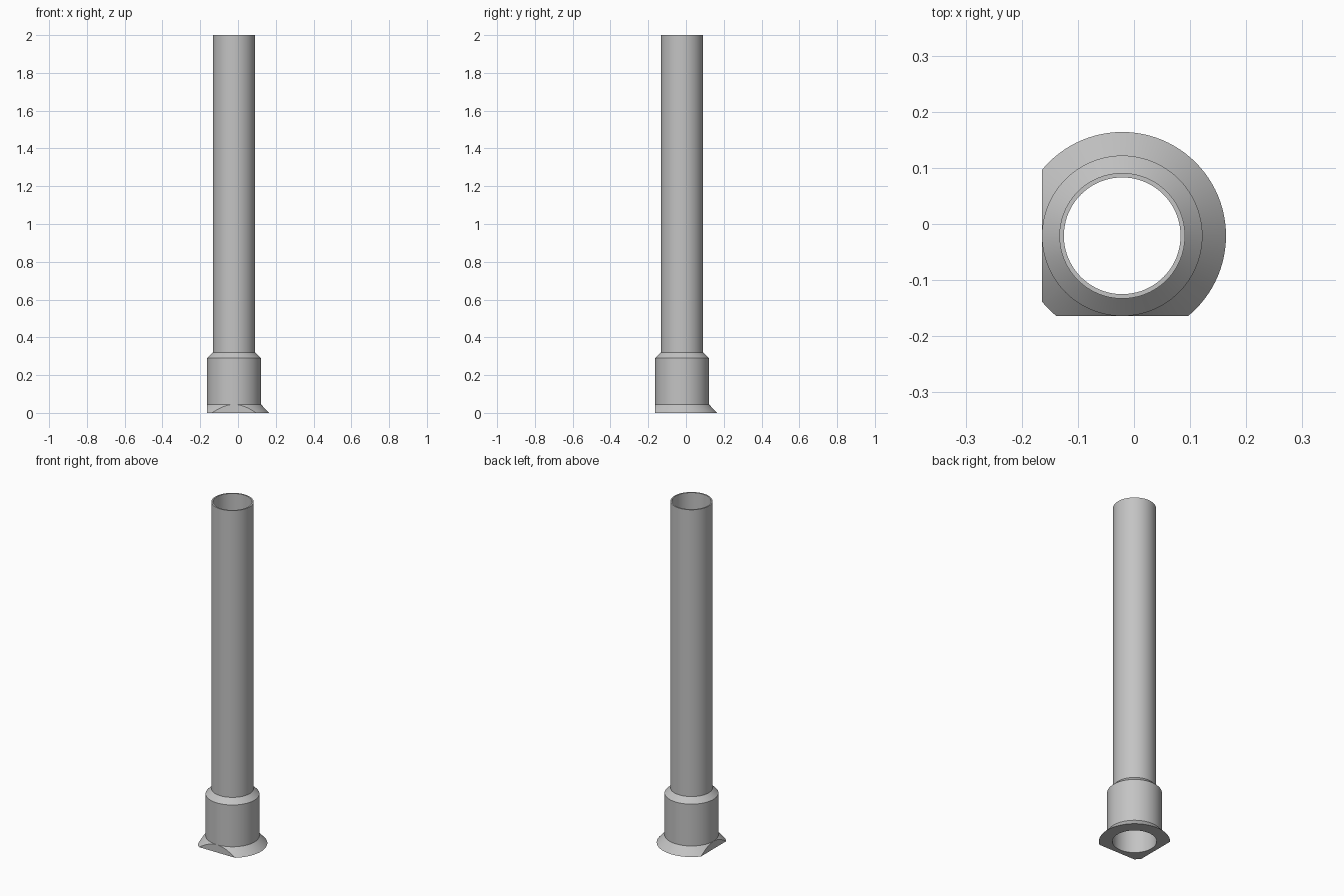
import bpy, bmesh, math
from mathutils import Vector

default_cube = bpy.data.objects.get("Cube")
if default_cube:
    bpy.data.objects.remove(default_cube, do_unlink=True)

SEGMENTS = 96
AXIS = Vector((-0.021, -0.021, 0))   # pipe axis, offset by the one-sided flange
COLLAR_R, FLANGE_R = 0.143, 0.185

grey = bpy.data.materials.new("plain_grey")
grey.use_nodes = True
grey.diffuse_color = (0.55, 0.55, 0.55, 1)
grey.node_tree.nodes["Principled BSDF"].inputs["Base Color"].default_value = (0.55, 0.55, 0.55, 1)


def lathe(name, profile, cuts=()):
    """Revolve a closed (radius, height) profile, then trim it with vertical planes."""
    bm = bmesh.new()
    rings = []
    for i in range(SEGMENTS):
        a = 2 * math.pi * i / SEGMENTS
        rings.append([bm.verts.new((r * math.cos(a), r * math.sin(a), z)) for r, z in profile])
    for i, ring in enumerate(rings):
        following = rings[(i + 1) % SEGMENTS]
        for j in range(len(profile)):
            k = (j + 1) % len(profile)
            bm.faces.new((ring[j], following[j], following[k], ring[k]))
    for normal in cuts:
        normal = Vector(normal)
        bmesh.ops.bisect_plane(bm, geom=bm.verts[:] + bm.edges[:] + bm.faces[:], dist=1e-6,
                               plane_co=normal * (COLLAR_R + 0.0003), plane_no=normal,
                               clear_outer=True)
        rim = [e for e in bm.edges if e.is_boundary]
        bmesh.ops.holes_fill(bm, edges=rim, sides=0)
    bmesh.ops.recalc_face_normals(bm, faces=bm.faces[:])
    mesh = bpy.data.meshes.new(name)
    bm.to_mesh(mesh)
    bm.free()
    mesh.materials.append(grey)
    obj = bpy.data.objects.new(name, mesh)
    obj.location = AXIS
    bpy.context.collection.objects.link(obj)
    bpy.ops.object.select_all(action="DESELECT")
    obj.select_set(True)
    bpy.context.view_layer.objects.active = obj
    bpy.ops.object.shade_smooth_by_angle(angle=math.radians(20))
    return obj


# Long hollow tube
lathe("tube", [(0.104, 0.16), (0.112, 0.16), (0.112, 2.0), (0.104, 2.0)])

# Socket collar with chamfered top, and flared foot trimmed flat on two sides
lathe("socket_collar",
      [(0.115, 0), (FLANGE_R, 0), (COLLAR_R, 0.045), (COLLAR_R, 0.29),
       (0.112, 0.32), (0.108, 0.32), (0.108, 0.165), (0.115, 0.165)],
      cuts=[(-1, 0, 0), (0, -1, 0)])
